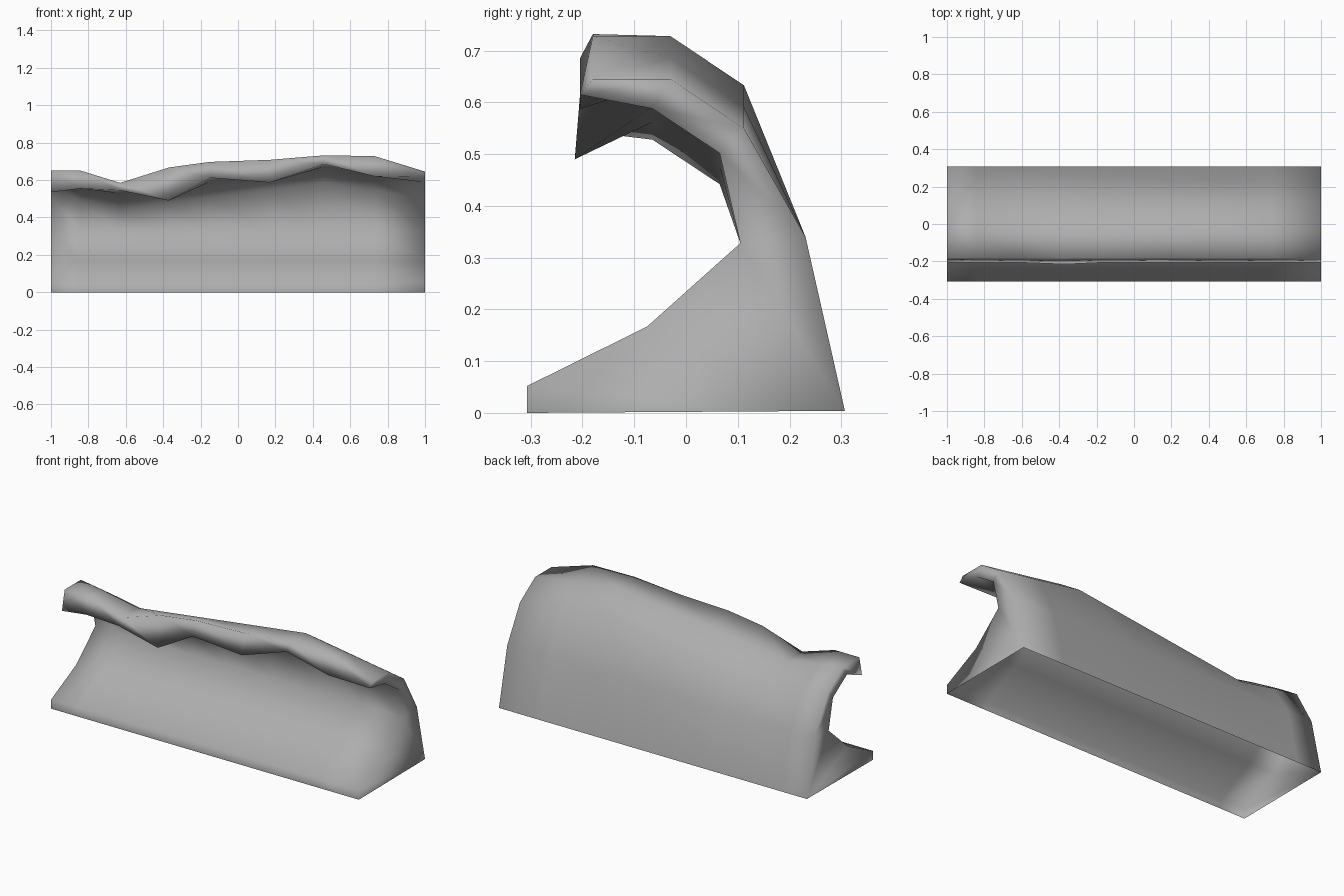
import bpy, bmesh

if "Cube" in bpy.data.objects:
    bpy.data.objects.remove(bpy.data.objects["Cube"])

# Stations along the wave: x, crest height, lip-edge height, height of the back shoulder
stations = [(-1, .65, .535, .65), (-.84, .65, .555, .625), (-.63, .585, .545, .585),
            (-.37, .667, .49, .619), (-.15, .697, .612, .648), (.17, .708, .587, .690),
            (.46, .732, .685, .728), (.73, .728, .62, .686), (1, .645, .615, .645)]


def wave_profile(crest, lip, back):
    """Cross-section (y, z) from the back foot over the crest to the front foot."""
    lip_y = -.215 if lip < .5 else -.205
    return [(.307, .004), (.231, .34), (.112, back - .095), (-.03, back),
            (-.18, crest), (lip_y, lip), (-.065, back - .057),
            (.065, back - .143), (.105, .328), (-.075, .167),
            (-.307, .052), (-.307, 0)]


bm = bmesh.new()
rings = [[bm.verts.new((x, y, z)) for y, z in wave_profile(*heights)]
         for x, *heights in stations]

# Curling skin, open underneath
for a, b in zip(rings, rings[1:]):
    for i in range(len(a) - 1):
        bm.faces.new((a[i], a[i + 1], b[i + 1], b[i]))

# End caps: quads pairing the back of the wave with its front
for ring in (rings[0], rings[-1]):
    last = len(ring) - 1
    for ids in ((0, 1, 8, 9), (0, 9, 10, last), (1, 2, 7, 8),
                (2, 3, 6, 7), (3, 4, 5, 6)):
        bm.faces.new([ring[i] for i in ids])

bmesh.ops.recalc_face_normals(bm, faces=bm.faces)
# Make sure the back wall faces outwards
wall = max(bm.faces, key=lambda f: f.calc_center_median().y)
if wall.normal.y < 0:
    bmesh.ops.reverse_faces(bm, faces=bm.faces)
for f in bm.faces:
    f.smooth = True

mesh = bpy.data.meshes.new("curling_wave")
bm.to_mesh(mesh)
bm.free()
wave = bpy.data.objects.new("curling_wave", mesh)
bpy.context.collection.objects.link(wave)

# Mid-grey surface
grey = bpy.data.materials.new("mid_grey")
grey.diffuse_color = (.42, .42, .42, 1)
grey.use_nodes = True
grey.node_tree.nodes["Principled BSDF"].inputs["Base Color"].default_value = grey.diffuse_color
mesh.materials.append(grey)
